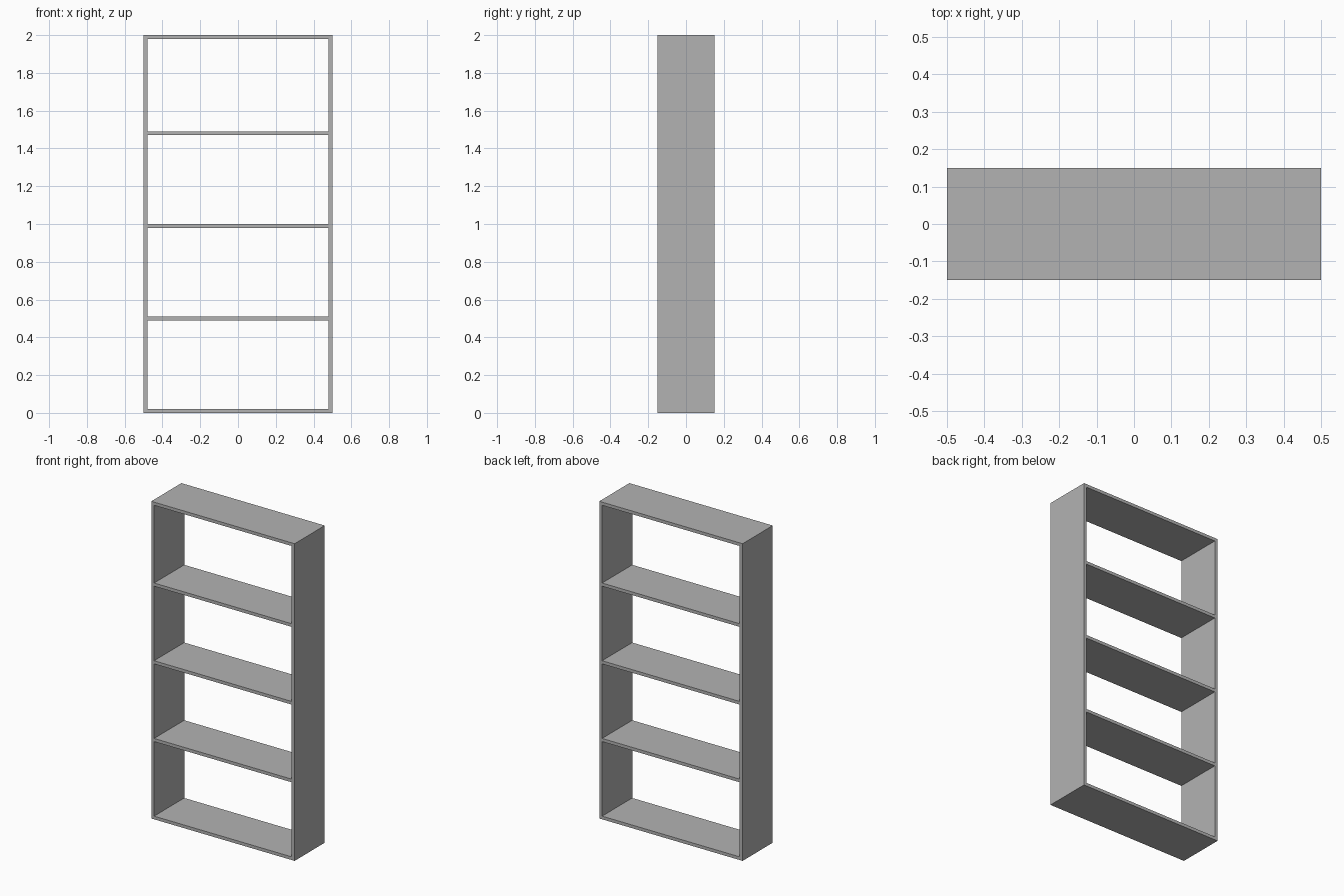
import bpy

cube = bpy.data.objects.get("Cube")
if cube:
    bpy.data.objects.remove(cube, do_unlink=True)

WIDTH, DEPTH, HEIGHT, BOARD = 1.0, 0.3, 2.0, 0.02
BAYS = 4

# One plain grey for every board
grey = bpy.data.materials.new("plain_grey")
grey.use_nodes = True
colour = (0.45, 0.45, 0.45, 1)
grey.diffuse_color = colour
grey.node_tree.nodes["Principled BSDF"].inputs["Base Color"].default_value = colour


def board(name, size, centre):
    bpy.ops.mesh.primitive_cube_add(size=1, location=centre)
    obj = bpy.context.object
    obj.name = name
    obj.scale = size
    bpy.ops.object.transform_apply(location=False, rotation=False, scale=True)
    obj.data.materials.append(grey)


# Upright side panels
for name, side in (("left_panel", 1), ("right_panel", -1)):
    board(name, (BOARD, DEPTH, HEIGHT),
          (side * (WIDTH - BOARD) / 2, 0, HEIGHT / 2))

# Bottom, shelves and top fitted between the panels
inner = (WIDTH - 2 * BOARD, DEPTH, BOARD)
spacing = (HEIGHT - 2 * BOARD) / BAYS
for i in range(BAYS + 1):
    name = {0: "bottom_board", BAYS: "top_board"}.get(i, f"shelf_{i}")
    z = i * spacing + BOARD / 2
    if i == BAYS:
        z = HEIGHT - BOARD / 2
    board(name, inner, (0, 0, z))
